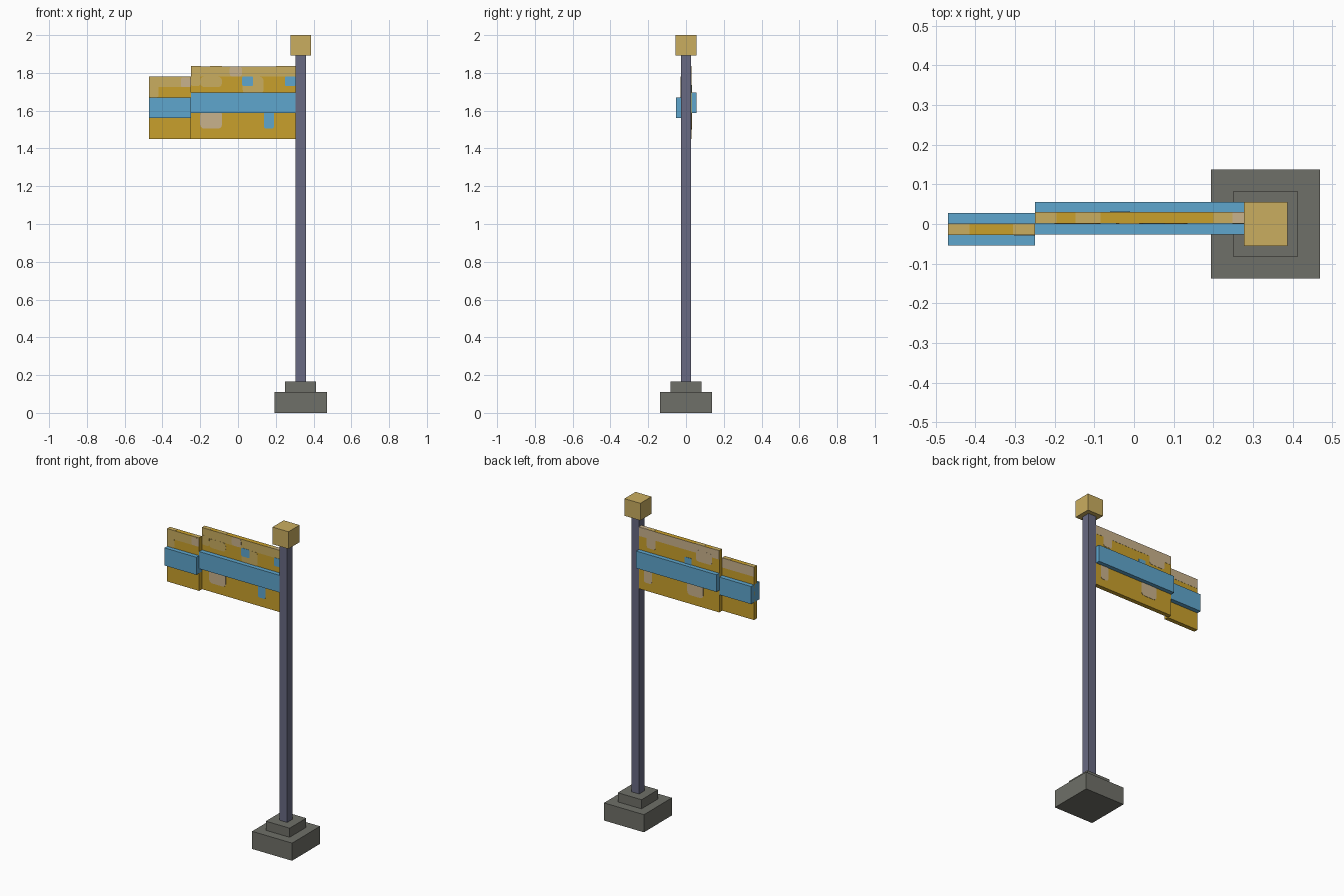
import bpy, bmesh

cube = bpy.data.objects.get("Cube")
if cube:
    bpy.data.objects.remove(cube, do_unlink=True)


def material(name, hex_colour):
    """Flat material from an sRGB hex string, converted to linear."""
    srgb = [int(hex_colour[i:i + 2], 16) / 255 for i in (0, 2, 4)]
    colour = [c / 12.92 if c < 0.04 else ((c + 0.055) / 1.055) ** 2.4 for c in srgb] + [1]
    m = bpy.data.materials.new(name)
    m.use_nodes = True
    m.diffuse_color = colour
    m.node_tree.nodes["Principled BSDF"].inputs["Base Color"].default_value = colour
    return m


GOLD = material("gold", "C9A02C")
PALE = material("pale gold", "CAAE60")
TAN = material("worn tan", "C9B28C")
BLUE = material("sky blue", "5FA6CD")
SLATE = material("slate", "686A82")
STONE = material("stone", "6F7068")


def box(name, xs, ys, zs, mat, round_corners=0):
    """Box between limits, optionally rounding the edges that run along y."""
    bm = bmesh.new()
    bmesh.ops.create_cube(bm, size=1)
    for v in bm.verts:
        v.co = [(lim[0] + lim[1]) / 2 + c * (lim[1] - lim[0])
                for c, lim in zip(v.co, (xs, ys, zs))]
    if round_corners:
        edges = [e for e in bm.edges
                 if abs(e.verts[0].co.y - e.verts[1].co.y) > 1e-5]
        bmesh.ops.bevel(bm, geom=edges, offset=round_corners, segments=3,
                        profile=0.5, affect='EDGES')
    mesh = bpy.data.meshes.new(name)
    bm.to_mesh(mesh)
    bm.free()
    mesh.materials.append(mat)
    obj = bpy.data.objects.new(name, mesh)
    bpy.context.collection.objects.link(obj)
    return obj


def square_block(name, half, zs, mat):
    """Square block centred on the pole axis."""
    return box(name, (POLE_X - half, POLE_X + half), (-half, half), zs, mat)


def paint(name, side, y, patches):
    """Thin painted plates on one face; later ones lie slightly prouder."""
    for i, (x0, x1, z0, z1, mat, corner) in enumerate(patches):
        depth = 0.001 + 0.0002 * i
        ys = sorted((y, y + side * depth))
        box(f"{name}_{i + 1}", (x0, x1), ys, (z0, z1), mat, corner)


def paint_top(name, ys, z, patches):
    for i, (x0, x1, mat) in enumerate(patches):
        box(f"{name}_{i + 1}", (x0, x1), ys, (z, z + 0.001), mat)


# Stepped base, pole and cap
POLE_X = 0.332
square_block("base", 0.138, (0, 0.11), STONE)
square_block("base_step", 0.082, (0.11, 0.167), STONE)
square_block("pole", 0.027, (0.167, 1.895), SLATE)
square_block("pole_cap", 0.055, (1.893, 2), PALE)

# Banner panels and their raised stripes
NEAR_Y, FAR_Y = (0.002, 0.029), (-0.027, 0)
box("near_panel", (-0.25, 0.305), NEAR_Y, (1.45, 1.835), GOLD)
box("near_stripe", (-0.25, 0.305), (-0.026, 0.056), (1.588, 1.695), BLUE)
box("far_panel", (-0.47, -0.25), FAR_Y, (1.45, 1.78), GOLD)
box("far_stripe", (-0.47, -0.25), (-0.054, 0.028), (1.56, 1.67), BLUE)

# Worn paint on the fronts
paint("near_front_paint", -1, NEAR_Y[0], [
    (-0.25, 0.305, 1.78, 1.835, PALE, 0),
    (-0.25, -0.2, 1.73, 1.79, PALE, 0.012),
    (-0.2, -0.085, 1.725, 1.78, PALE, 0.02),
    (0.025, 0.135, 1.69, 1.78, PALE, 0.02),
    (-0.045, 0.022, 1.78, 1.835, TAN, 0.018),
    (-0.2, -0.085, 1.505, 1.6, TAN, 0.02),
    (0.022, 0.08, 1.73, 1.782, BLUE, 0.008),
    (0.248, 0.305, 1.73, 1.782, BLUE, 0.008),
    (0.137, 0.19, 1.505, 1.6, BLUE, 0.012),
])
paint("far_front_paint", -1, FAR_Y[0], [
    (-0.47, -0.25, 1.725, 1.78, PALE, 0),
    (-0.47, -0.42, 1.67, 1.73, PALE, 0.012),
    (-0.303, -0.25, 1.725, 1.775, TAN, 0.01),
])

# Worn paint on the backs
paint("near_back_paint", 1, NEAR_Y[1], [
    (-0.25, 0.305, 1.78, 1.835, TAN, 0),
    (0.19, 0.25, 1.72, 1.8, TAN, 0.012),
    (-0.2, -0.09, 1.73, 1.8, TAN, 0.015),
    (0.215, 0.27, 1.5, 1.6, TAN, 0.015),
    (-0.14, -0.03, 1.505, 1.6, TAN, 0.02),
    (-0.06, -0.01, 1.69, 1.735, BLUE, 0.008),
])
paint("far_back_paint", 1, FAR_Y[1], [
    (-0.47, -0.25, 1.72, 1.78, TAN, 0),
])

# Worn paint along the top edges
paint_top("near_top_paint", NEAR_Y, 1.835, [
    (-0.25, -0.195, PALE), (-0.147, -0.115, PALE),
    (-0.115, -0.085, PALE), (0.2, 0.248, PALE), (0.248, 0.305, TAN),
])
paint_top("far_top_paint", FAR_Y, 1.78, [
    (-0.47, -0.415, PALE), (-0.305, -0.25, PALE),
])
